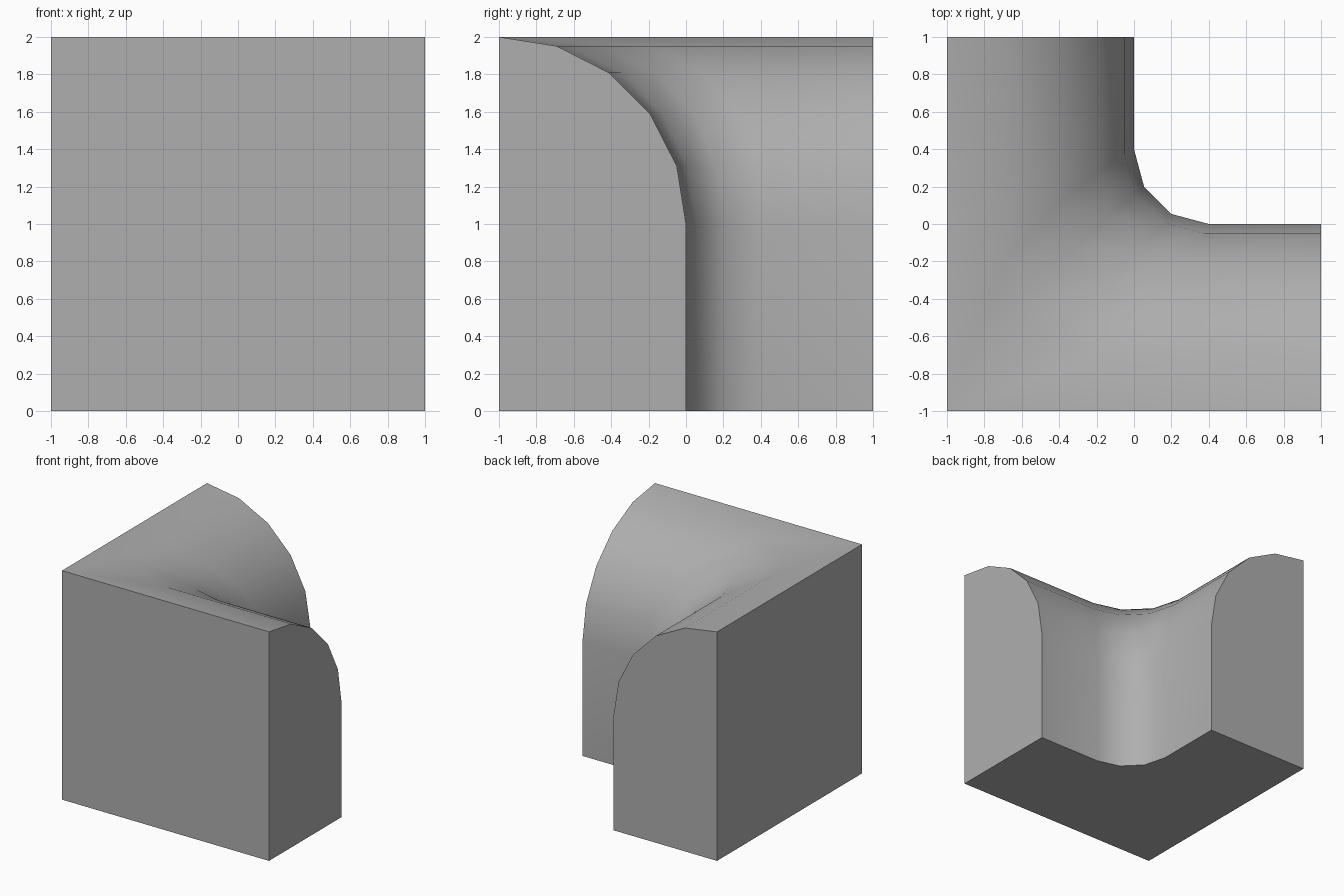
import bpy, bmesh
from math import cos, sin, radians

cube = bpy.data.objects.get("Cube")
if cube:
    bpy.data.objects.remove(cube, do_unlink=True)

# Plain grey
grey = bpy.data.materials.new("plain_grey")
grey.use_nodes = True
colour = (0.43, 0.43, 0.43, 1)
grey.diffuse_color = colour
grey.node_tree.nodes["Principled BSDF"].inputs["Base Color"].default_value = colour


def bend(inset, radius, z):
    """One level of the inner wall: straight, three-sided fillet, straight."""
    centre = radius - inset
    arc = [(centre - radius * sin(radians(a)), centre - radius * cos(radians(a)), z)
           for a in (0, 30, 60, 90)]
    return [(1, -inset, z)] + arc + [(-inset, 1, z)]


# Quarter-round shoulder above a straight wall, closing on the outer corner
radii = (0.4, 0.42, 0.47, 0.51, 0.49, 0)
levels = [bend(0, radii[0], 0)]
for i, radius in enumerate(radii):
    angle = radians(18 * i)
    levels.append(bend(1 - cos(angle), radius, 1 + sin(angle)))

bm = bmesh.new()
rows = [[bm.verts.new(p) for p in level] for level in levels]
for low, high in zip(rows, rows[1:]):
    for i in range(len(low) - 1):
        bm.faces.new((low[i], high[i], high[i + 1], low[i + 1]))

# Flat outer walls, ends and base
right, corner, back = [bm.verts.new(p) for p in ((1, -1, 0), (-1, -1, 0), (-1, 1, 0))]
top = rows[-1]
bm.faces.new([right] + [row[0] for row in rows])
bm.faces.new([back] + [row[-1] for row in rows])
bm.faces.new((right, corner, top[1], top[0]))
bm.faces.new((corner, back, top[-1], top[-2]))
bm.faces.new([right, corner, back] + rows[0][::-1])
bmesh.ops.remove_doubles(bm, verts=bm.verts[:], dist=0.0001)
bmesh.ops.recalc_face_normals(bm, faces=bm.faces[:])

mesh = bpy.data.meshes.new("inner_corner_block")
bm.to_mesh(mesh)
bm.free()
mesh.materials.append(grey)
block = bpy.data.objects.new("inner_corner_block", mesh)
bpy.context.collection.objects.link(block)

# Smooth the rounded wall, keep the block edges sharp
bpy.ops.object.select_all(action="DESELECT")
block.select_set(True)
bpy.context.view_layer.objects.active = block
bpy.ops.object.shade_smooth_by_angle(angle=radians(45))
